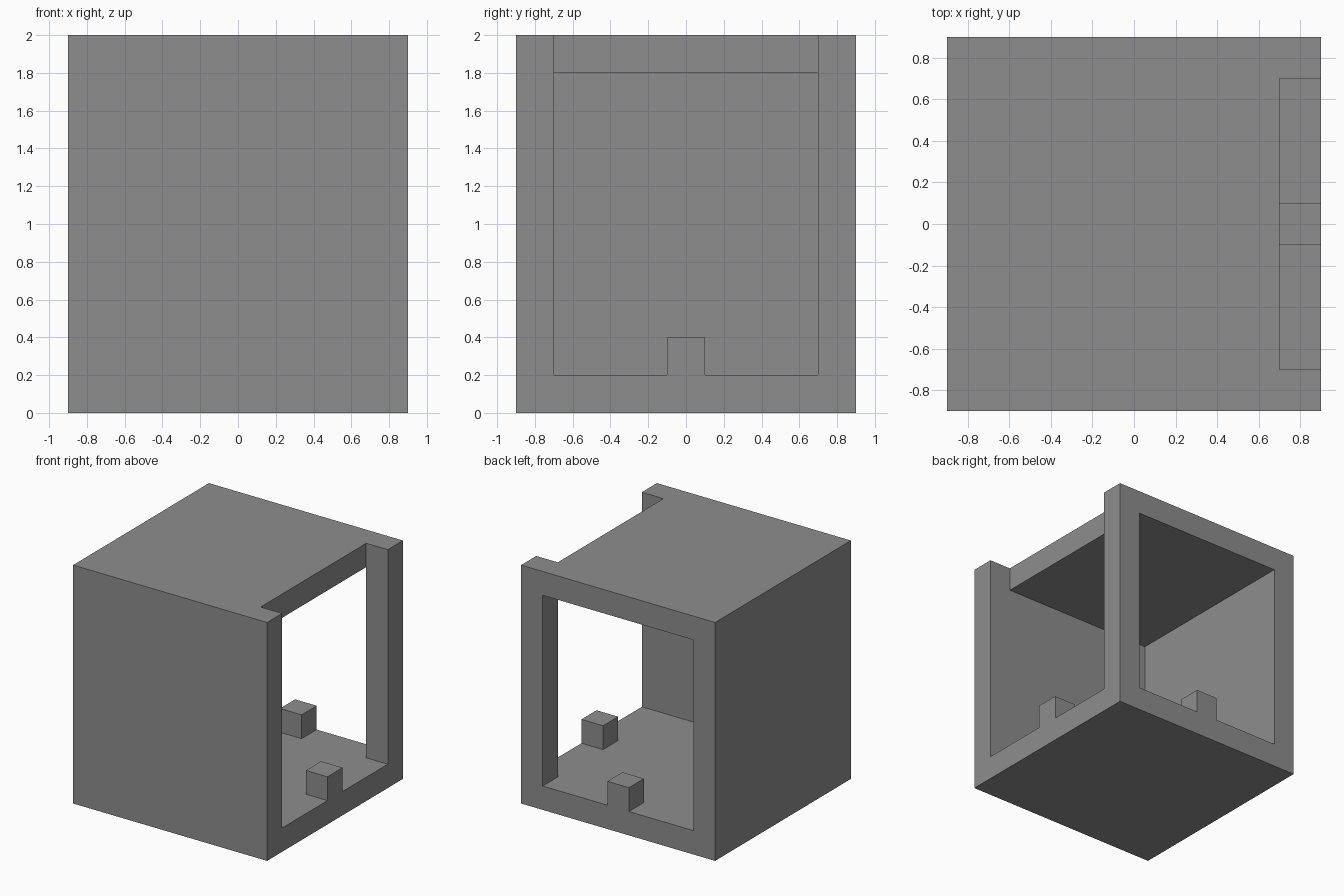
import bpy
import bmesh
import math

if "Cube" in bpy.data.objects:
    bpy.data.objects.remove(bpy.data.objects["Cube"], do_unlink=True)

HALF = 0.9      # outer half width
INNER = 0.7     # inner half width
FLOOR = 0.2     # top of floor slab
CEILING = 1.8   # underside of roof
HEIGHT = 2.0
NUB = 0.1       # half width of the sill blocks
BEYOND = 1.2    # cutters reach past the shell

grey = bpy.data.materials.new("plain grey")
grey.use_nodes = True
grey.diffuse_color = (0.27, 0.27, 0.27, 1)
grey.node_tree.nodes["Principled BSDF"].inputs["Base Color"].default_value = grey.diffuse_color


def box(name, low, high):
    """Axis-aligned box between two corners."""
    bm = bmesh.new()
    bmesh.ops.create_cube(bm, size=2)
    for v in bm.verts:
        v.co = [high[i] if v.co[i] > 0 else low[i] for i in range(3)]
    mesh = bpy.data.meshes.new(name)
    bm.to_mesh(mesh)
    bm.free()
    mesh.materials.append(grey)
    obj = bpy.data.objects.new(name, mesh)
    bpy.context.collection.objects.link(obj)
    return obj


def combine(target, tool, operation):
    """Apply an exact boolean, then remove the tool."""
    tool.hide_render = True
    mod = target.modifiers.new(tool.name, "BOOLEAN")
    mod.operation = operation
    mod.solver = "EXACT"
    mod.object = tool
    graph = bpy.context.evaluated_depsgraph_get()
    mesh = bpy.data.meshes.new_from_object(target.evaluated_get(graph))
    target.modifiers.clear()
    target.data = mesh
    bpy.data.objects.remove(tool, do_unlink=True)


# Closed outer shell
shell = box("room_shell", (-HALF, -HALF, 0), (HALF, HALF, HEIGHT))

# Room space, open through the back wall
combine(shell, box("room_space", (-INNER, -INNER, FLOOR), (INNER, BEYOND, CEILING)), "DIFFERENCE")

# Left side opening, running up through the roof edge
combine(shell, box("side_opening", (INNER, -INNER, FLOOR), (BEYOND, INNER, HEIGHT + FLOOR)), "DIFFERENCE")

# Small blocks on the two sills, flush with the outside
combine(shell, box("side_block", (INNER, -NUB, FLOOR), (HALF, NUB, FLOOR + 2 * NUB)), "UNION")
combine(shell, box("back_block", (-NUB, INNER, FLOOR), (NUB, HALF, FLOOR + 2 * NUB)), "UNION")

# Merge coplanar faces into clean panels
bm = bmesh.new()
bm.from_mesh(shell.data)
bmesh.ops.remove_doubles(bm, verts=bm.verts, dist=0.0001)
bmesh.ops.dissolve_limit(bm, angle_limit=math.radians(1), verts=bm.verts, edges=bm.edges)
bm.to_mesh(shell.data)
bm.free()
shell.data.name = "room_shell"
